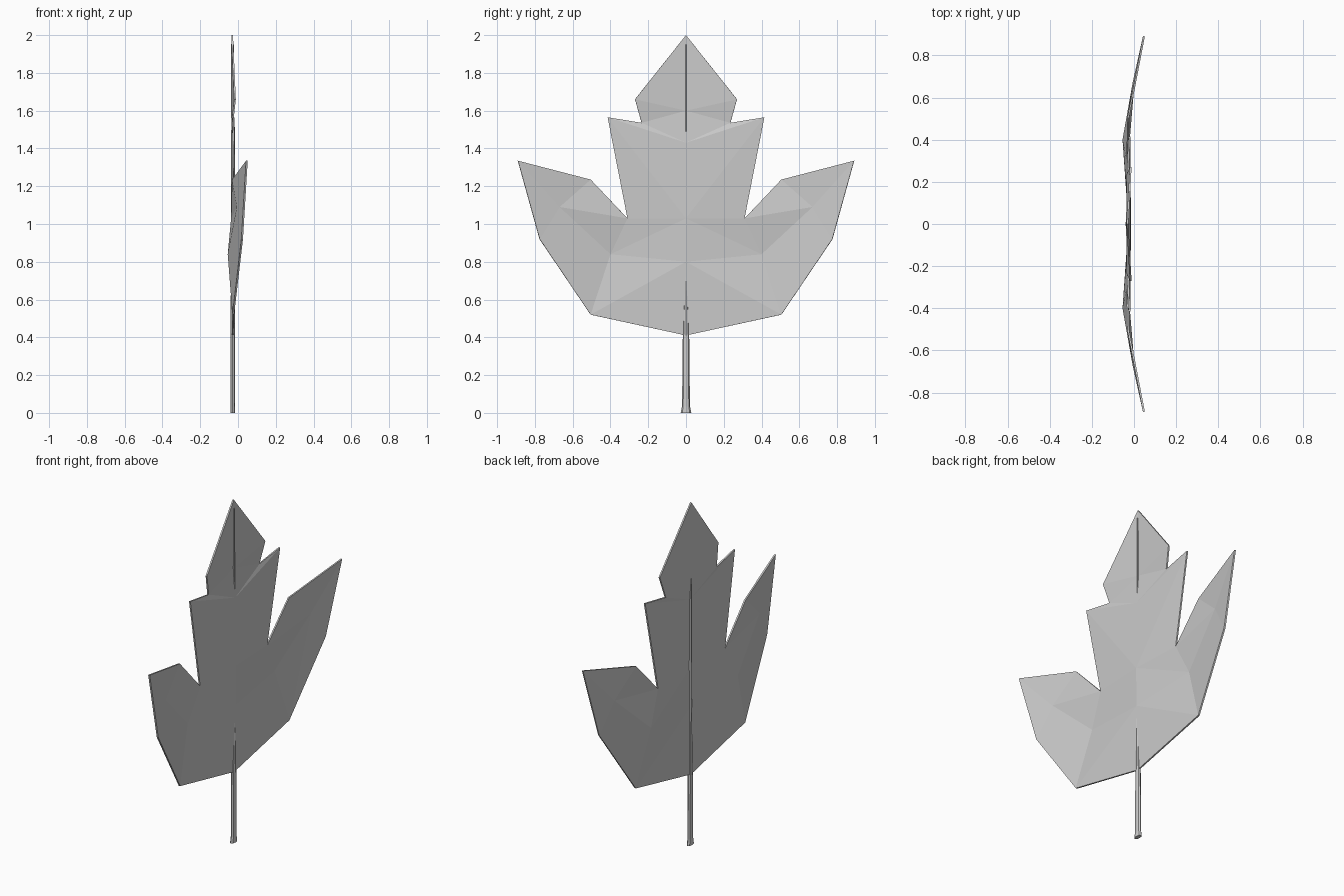
import bpy, bmesh, math

if "Cube" in bpy.data.objects:
    bpy.data.objects.remove(bpy.data.objects["Cube"])

# Half of the blade as (x bend, y, z)
pts = {
    "A": (-.028, 0, .41), "B": (-.025, .505, .52), "C": (.022, .775, .92),
    "D": (.047, .89, 1.335), "E": (-.027, .505, 1.235), "F": (-.032, .31, 1.03),
    "G": (-.022, .415, 1.565), "H": (-.03, .235, 1.535), "I": (-.016, .27, 1.66),
    "T": (-.031, 0, 2.0),
    # midrib and lobe fold points
    "K": (-.022, 0, .8), "L": (-.019, 0, 1.03), "M": (-.022, 0, 1.43),
    "N": (-.033, 0, 1.6), "P": (-.05, .4, .84), "Q": (-.002, .67, 1.09),
}
tris = "ABK KBP KPL LPF PBQ BCQ CDQ DEQ EFQ FPQ LFG LGM GHM HNM HIN ITN".split()

bm = bmesh.new()
v = {k: bm.verts.new(p) for k, p in pts.items()}
for t in tris:
    bm.faces.new([v[c] for c in t])
bmesh.ops.recalc_face_normals(bm, faces=bm.faces)
me = bpy.data.meshes.new("leaf_blade")
bm.to_mesh(me)
bm.free()
leaf = bpy.data.objects.new("leaf_blade", me)
bpy.context.collection.objects.link(leaf)
mir = leaf.modifiers.new("Mirror", "MIRROR")
mir.use_axis = (False, True, False)
sol = leaf.modifiers.new("Thickness", "SOLIDIFY")
sol.thickness = .009
sol.offset = 0

# Stem: flared foot, tapering into the midrib up to the tip (z, x radius, y radius)
rings = [(0, .013, .028), (.035, .012, .021), (.41, .012, .017),
         (.8, .009, .006), (1.43, .008, .004), (1.95, .006, .003)]
n = 8
bm = bmesh.new()
loops = [[bm.verts.new((-.028 + rx * math.cos(math.tau * i / n),
                        ry * math.sin(math.tau * i / n), z)) for i in range(n)]
         for z, rx, ry in rings]
for a, b in zip(loops, loops[1:]):
    for i in range(n):
        j = (i + 1) % n
        bm.faces.new((a[i], a[j], b[j], b[i]))
bm.faces.new(loops[0][::-1])
bm.faces.new(loops[-1])
me = bpy.data.meshes.new("stem")
bm.to_mesh(me)
bm.free()
bpy.context.collection.objects.link(bpy.data.objects.new("stem", me))
